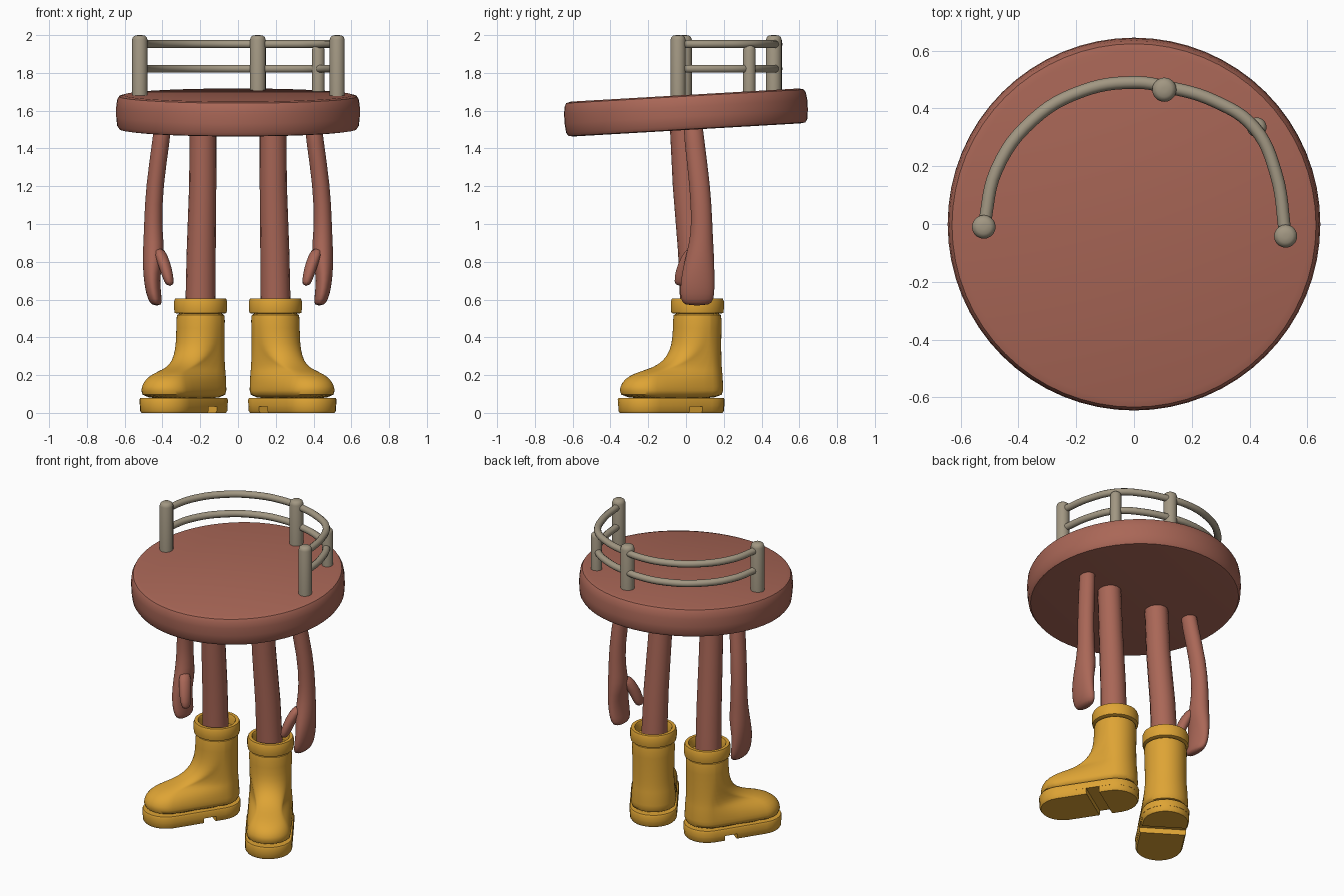
import bpy, bmesh, math
from mathutils import Matrix, Vector

if "Cube" in bpy.data.objects:
    bpy.data.objects.remove(bpy.data.objects["Cube"])


def material(name, rgb):
    m = bpy.data.materials.new(name)
    m.diffuse_color = (*rgb, 1)
    m.use_nodes = True
    m.node_tree.nodes["Principled BSDF"].inputs["Base Color"].default_value = m.diffuse_color
    return m


CLAY = material("terracotta", (0.40, 0.135, 0.095))
YELLOW = material("boot yellow", (0.73, 0.37, 0.035))
STONE = material("warm grey", (0.36, 0.31, 0.225))


def finish(obj, mat, angle=40, subdiv=0):
    obj.data.materials.clear()
    obj.data.materials.append(mat)
    bpy.ops.object.select_all(action='DESELECT')
    obj.select_set(True)
    bpy.context.view_layer.objects.active = obj
    if subdiv:
        obj.modifiers.new("smooth", 'SUBSURF').levels = subdiv
        obj.modifiers["smooth"].render_levels = subdiv
        bpy.ops.object.convert(target='MESH')
    bpy.ops.object.shade_smooth_by_angle(angle=math.radians(angle))
    return obj


def loft(name, rings, mat, matrix=Matrix(), angle=40, subdiv=0):
    """Skin a stack of point rings and cap both ends."""
    bm = bmesh.new()
    vs = [[bm.verts.new(matrix @ Vector(p)) for p in ring] for ring in rings]
    n = len(vs[0])
    for a, b in zip(vs, vs[1:]):
        for i in range(n):
            bm.faces.new((a[i], a[(i + 1) % n], b[(i + 1) % n], b[i]))
    bm.faces.new(vs[0])
    bm.faces.new(vs[-1])
    bmesh.ops.recalc_face_normals(bm, faces=bm.faces)
    me = bpy.data.meshes.new(name)
    bm.to_mesh(me)
    bm.free()
    obj = bpy.data.objects.new(name, me)
    bpy.context.collection.objects.link(obj)
    return finish(obj, mat, angle, subdiv)


def ellipse(z, cx, cy, rx, ry, n=16):
    return [(cx + rx * math.cos(2 * math.pi * i / n),
             cy + ry * math.sin(2 * math.pi * i / n), z) for i in range(n)]


def lathe(name, profile, mat, matrix=Matrix(), n=32, angle=40):
    return loft(name, [ellipse(z, 0, 0, r, r, n) for r, z in profile], mat, matrix, angle)


def foot_ring(z, r, front, rf, lo=-1, hi=1, n=12):
    """Heel circle of radius r joined to a toe circle of radius rf; toe towards -y."""
    pts = []
    for i in range(n + 1):
        a = math.pi * i / n
        pts.append((r * math.cos(a), r * math.sin(a)))
    for i in range(n + 1):
        a = math.pi + math.pi * i / n
        pts.append((rf * math.cos(a), rf - front + rf * math.sin(a)))
    return [(x, min(max(y, lo), hi), z) for x, y in pts]


# Tilted round seat slab
tilt = Matrix.Translation((0, 0, 1.59)) @ Matrix.Rotation(math.radians(3.3), 4, 'X')
lathe("seat", [(0.60, -0.092), (0.628, -0.088), (0.64, -0.07), (0.645, -0.02), (0.645, 0.03),
               (0.64, 0.068), (0.63, 0.086), (0.605, 0.093)], CLAY, tilt, 64)

# Railing posts with rounded tops
for name, x, y, r, top in (("left_post", -0.52, -0.01, 0.041, 2.0),
                           ("back_post", 0.105, 0.465, 0.042, 2.0),
                           ("short_post", 0.425, 0.335, 0.034, 1.945),
                           ("right_post", 0.525, -0.042, 0.04, 2.0)):
    lathe(name, [(r, 1.64), (r, top - 0.025), (r * 0.88, top - 0.01), (r * 0.6, top - 0.002),
                 (r * 0.2, top)], STONE, Matrix.Translation((x, y, 0)), 20)

# Two curved rails
PATH = [(-0.52, -0.01), (-0.475, 0.19), (-0.35, 0.36), (-0.18, 0.46), (0.0, 0.49),
        (0.11, 0.475), (0.28, 0.425), (0.415, 0.335), (0.49, 0.18), (0.525, -0.042)]
for name, z in (("upper_rail", 1.952), ("lower_rail", 1.822)):
    cu = bpy.data.curves.new(name, 'CURVE')
    cu.dimensions = '3D'
    cu.bevel_depth = 0.022
    cu.bevel_resolution = 3
    cu.resolution_u = 6
    sp = cu.splines.new('BEZIER')
    sp.bezier_points.add(len(PATH) - 1)
    for bp, (x, y) in zip(sp.bezier_points, PATH):
        bp.co = (x, y, z)
        bp.handle_left_type = bp.handle_right_type = 'AUTO'
    rail = bpy.data.objects.new(name, cu)
    bpy.context.collection.objects.link(rail)
    bpy.ops.object.select_all(action='DESELECT')
    rail.select_set(True)
    bpy.context.view_layer.objects.active = rail
    bpy.ops.object.convert(target='MESH')
    finish(bpy.context.view_layer.objects.active, STONE)

# Limbs: z, centre x, centre y, radius x, radius y
LEG = [(1.57, 0.185, -0.015, 0.07, 0.073), (1.2, 0.187, 0.005, 0.072, 0.075),
       (0.85, 0.195, 0.035, 0.077, 0.077), (0.5, 0.2, 0.052, 0.08, 0.08)]
ARM = [(1.57, 0.395, 0.035, 0.047, 0.052), (1.45, 0.405, 0.042, 0.047, 0.054),
       (1.2, 0.443, 0.075, 0.047, 0.056), (1.0, 0.45, 0.085, 0.048, 0.056),
       (0.9, 0.447, 0.08, 0.055, 0.065), (0.82, 0.448, 0.073, 0.058, 0.078),
       (0.74, 0.457, 0.064, 0.046, 0.088), (0.66, 0.452, 0.06, 0.042, 0.093),
       (0.6, 0.44, 0.06, 0.038, 0.09), (0.567, 0.43, 0.058, 0.026, 0.068)]
THUMB = [(0.88, 0.425, 0.045, 0.035, 0.045), (0.79, 0.39, 0.0, 0.036, 0.045),
         (0.72, 0.371, -0.022, 0.031, 0.043), (0.67, 0.36, -0.03, 0.022, 0.03)]
# Boot upper: z, heel radius, toe reach, toe radius
BOOT = [(0.07, 0.138, 0.462, 0.135), (0.12, 0.138, 0.468, 0.138), (0.16, 0.137, 0.455, 0.128),
        (0.195, 0.135, 0.415, 0.105), (0.22, 0.133, 0.345, 0.08), (0.24, 0.131, 0.265, 0.08),
        (0.275, 0.129, 0.195, 0.1), (0.33, 0.128, 0.15, 0.12), (0.40, 0.128, 0.132, 0.128),
        (0.50, 0.13, 0.13, 0.13), (0.54, 0.13, 0.13, 0.13)]
CUFF = [(0.125, 0.525), (0.138, 0.53), (0.141, 0.55), (0.141, 0.59), (0.135, 0.606),
        (0.114, 0.606), (0.108, 0.595), (0.106, 0.545), (0.02, 0.545)]

for side, s in (("left", -1), ("right", 1)):
    mirror = Matrix.Scale(s, 4, (1, 0, 0))
    loft(side + "_leg", [ellipse(*r) for r in LEG], CLAY, mirror)
    loft(side + "_arm", [ellipse(*r) for r in ARM], CLAY, mirror, 60, 1)
    loft(side + "_thumb", [ellipse(*r, 12) for r in THUMB], CLAY, mirror, 60, 1)
    # Boots turn their toes outwards
    place = mirror @ Matrix.Translation((0.198, 0.06, 0)) @ Matrix.Rotation(math.radians(33), 4, 'Z')
    loft(side + "_boot", [foot_ring(*r) for r in BOOT], YELLOW, place, 50, 1)
    lathe(side + "_boot_cuff", CUFF, YELLOW, place, 28, 50)
    # Welt, with separate heel and ball pads leaving an arch gap
    loft(side + "_sole", [foot_ring(0.035, 0.143, 0.472, 0.142), foot_ring(0.07, 0.145, 0.475, 0.144),
                          foot_ring(0.08, 0.14, 0.47, 0.139)], YELLOW, place)
    for part, lo, hi in (("heel", -0.06, 1), ("ball", -1, -0.14)):
        loft(f"{side}_{part}_pad", [foot_ring(z, r, 0.33 + r, r, lo, hi) for z, r in
                                    ((0.0, 0.134), (0.012, 0.142), (0.045, 0.142))], YELLOW, place)
